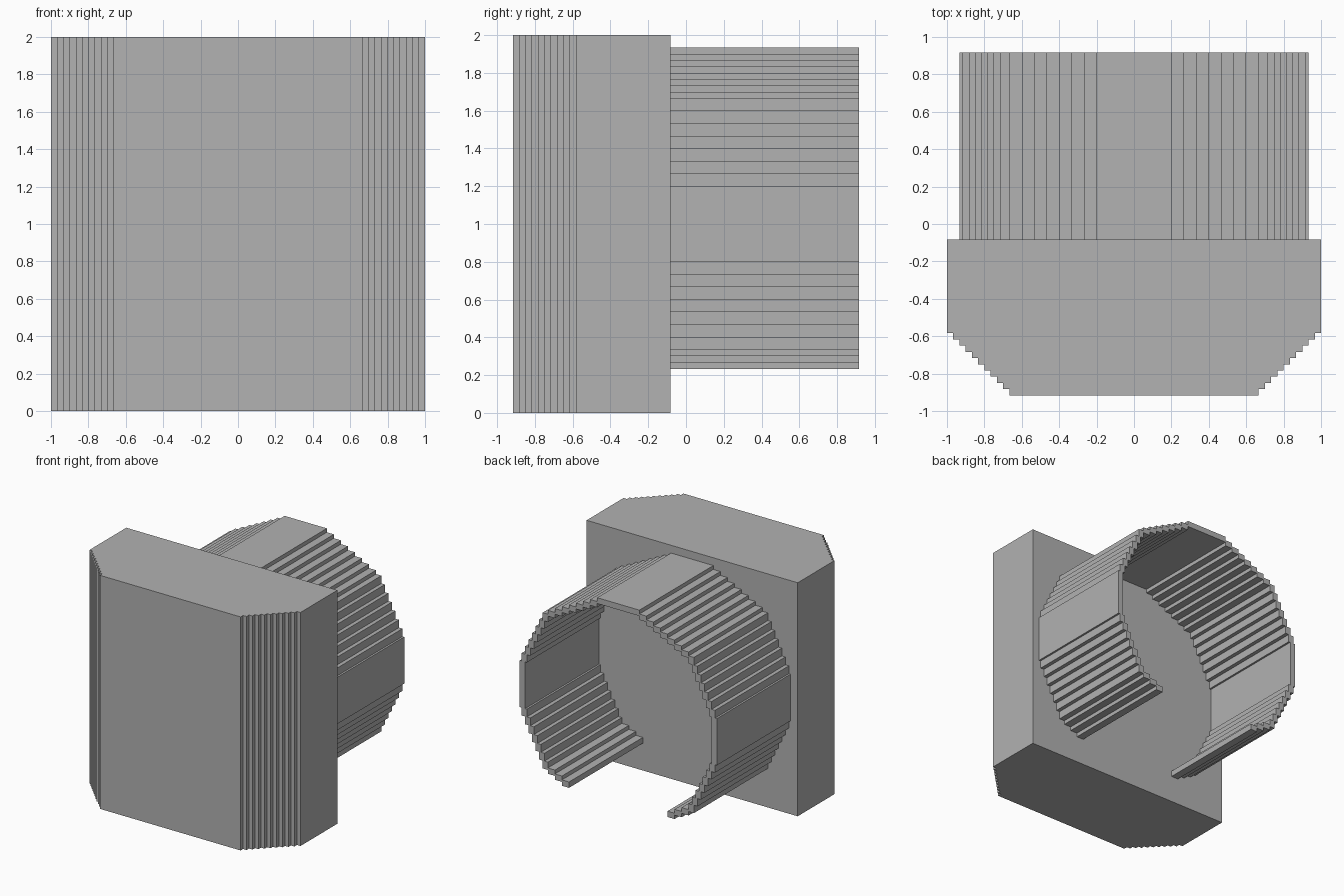
import bpy, bmesh
from mathutils import Vector

cube = bpy.data.objects.get("Cube")
if cube:
    bpy.data.objects.remove(cube, do_unlink=True)

U = 1 / 30          # one stair step
WALL = 1.5          # ring wall thickness in steps

grey = bpy.data.materials.new("plain grey")
grey.use_nodes = True
colour = (0.445, 0.445, 0.445, 1)
grey.diffuse_color = colour
grey.node_tree.nodes["Principled BSDF"].inputs["Base Color"].default_value = colour


def extrude_outline(name, points, direction):
    """Fill a closed outline and extrude it into a solid."""
    bm = bmesh.new()
    face = bm.faces.new([bm.verts.new(p) for p in points])
    out = bmesh.ops.extrude_face_region(bm, geom=[face], use_keep_orig=True)
    verts = [g for g in out["geom"] if isinstance(g, bmesh.types.BMVert)]
    bmesh.ops.translate(bm, verts=verts, vec=Vector(direction))
    bmesh.ops.recalc_face_normals(bm, faces=bm.faces[:])
    mesh = bpy.data.meshes.new(name)
    bm.to_mesh(mesh)
    bm.free()
    mesh.materials.append(grey)
    obj = bpy.data.objects.new(name, mesh)
    bpy.context.collection.objects.link(obj)
    return obj


def stairs(corners):
    """Join descending outer corners with square steps."""
    path = []
    for a, b in zip(corners, corners[1:]):
        path += [a, (a[0], b[1])]
    return path + [corners[-1]]


def flip_x(path):
    return [(-x, z) for x, z in reversed(path)]


def add_lower(path, limit):
    """Continue a quarter path below the middle, stopping at the gap."""
    return path + [(x, -z) for x, z in reversed(path) if z <= limit]


# Block with stepped front corners
corner = []
for k in range(11):
    corner.append((30 - k, -17.5 - k))
    if k < 10:
        corner.append((30 - k - 1, -17.5 - k))
right = [(30, -2.5)] + corner
outline = right + flip_x(right)
extrude_outline("block", [(x * U, y * U, 0) for x, y in outline], (0, 0, 2))

# Open stepped ring: shallow steps on top, steep steps at the sides
top = [(6 + 2 * i, 28 - i) for i in range(8)]
side = [(21.5 + i, 20 - 2 * i) for i in range(7)] + [(28, 6)]
outer = stairs(top + side)
inner = (stairs([(x, z - WALL) for x, z in top])
         + stairs([(x - WALL, z) for x, z in side])[1:])
outer = add_lower(outer, 23)
inner = add_lower(inner, 23 - WALL)
outline = flip_x(outer) + outer + inner[::-1] + flip_x(inner)[::-1]
extrude_outline("ring", [(x * U, -2.5 * U, 1 + z * U) for x, z in outline], (0, 1, 0))
